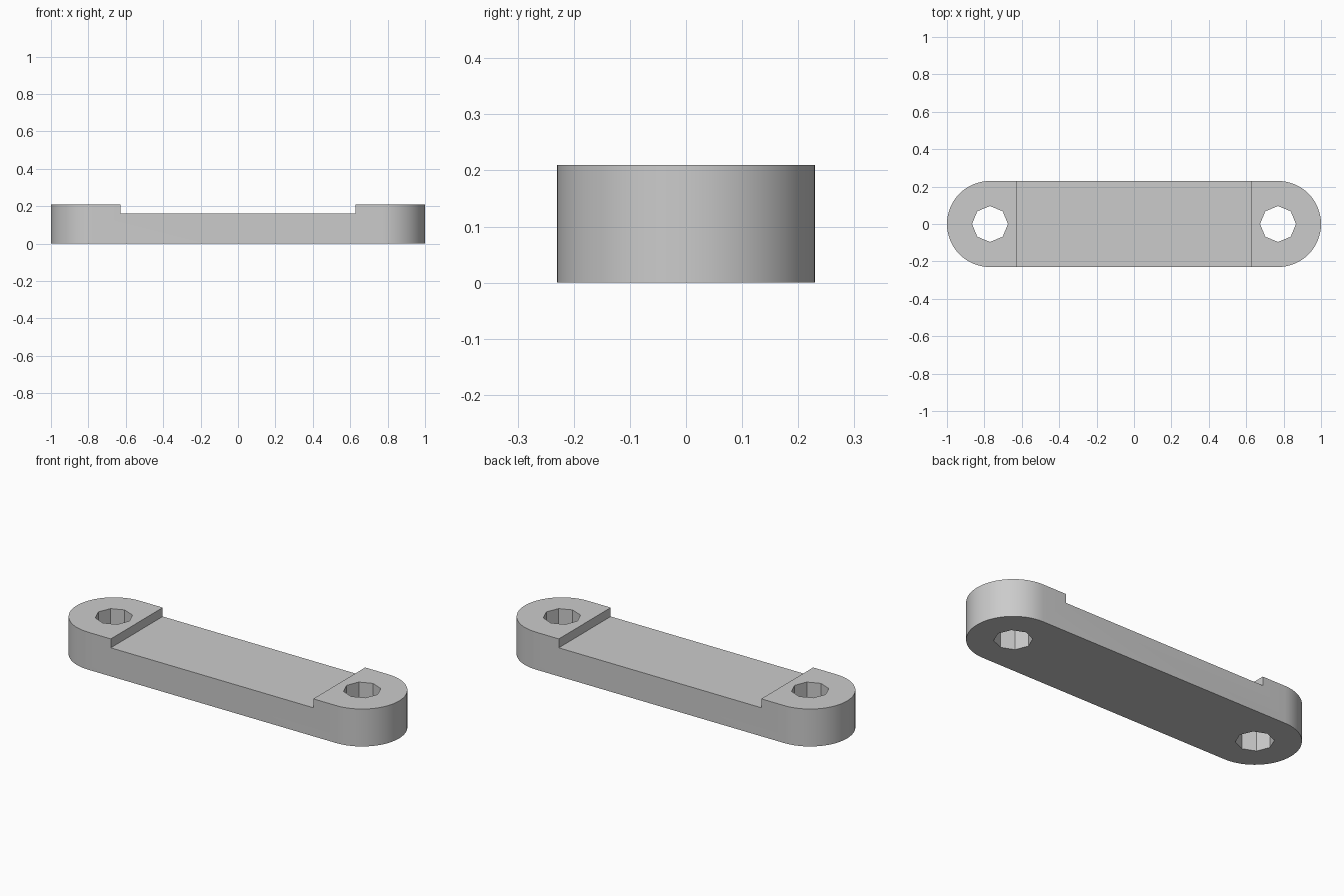
import bpy
import bmesh
import math

LENGTH, RADIUS, HEIGHT = 2.0, 0.23, 0.21
PIVOT = LENGTH / 2 - RADIUS      # hole and end-cap centre
STEP_X, STEP_Z = 0.628, 0.16     # recess between the raised ends
HOLE_RADIUS = 0.096
CAP_SEGMENTS = 32

if "Cube" in bpy.data.objects:
    bpy.data.objects.remove(bpy.data.objects["Cube"], do_unlink=True)

grey = bpy.data.materials.new("plain grey")
grey.use_nodes = True
colour = (0.6, 0.6, 0.6, 1.0)
grey.diffuse_color = colour
grey.node_tree.nodes["Principled BSDF"].inputs["Base Color"].default_value = colour


def prism(name, outline, bottom, top):
    """Extrude a closed xy outline from bottom to top."""
    bm = bmesh.new()
    face = bm.faces.new([bm.verts.new((x, y, bottom)) for x, y in outline])
    result = bmesh.ops.extrude_face_region(bm, geom=[face])
    for v in result["geom"]:
        if isinstance(v, bmesh.types.BMVert):
            v.co.z = top
    bmesh.ops.recalc_face_normals(bm, faces=bm.faces)
    mesh = bpy.data.meshes.new(name)
    bm.to_mesh(mesh)
    bm.free()
    mesh.materials.append(grey)
    obj = bpy.data.objects.new(name, mesh)
    bpy.context.collection.objects.link(obj)
    return obj


def arc(cx, radius, start, sweep, steps):
    return [(cx + radius * math.cos(start + sweep * i / steps),
             radius * math.sin(start + sweep * i / steps)) for i in range(steps + 1)]


# Bar with rounded ends
outline = (arc(PIVOT, RADIUS, -math.pi / 2, math.pi, CAP_SEGMENTS)
           + arc(-PIVOT, RADIUS, math.pi / 2, math.pi, CAP_SEGMENTS))
bar = prism("link_bar", outline, 0, HEIGHT)

# Cutters: central recess and the two octagonal through-holes
recess = [(-STEP_X, -0.5), (STEP_X, -0.5), (STEP_X, 0.5), (-STEP_X, 0.5)]
cutters = [prism("recess_cutter", recess, STEP_Z, HEIGHT + 0.2)]
for side, x in (("left", PIVOT), ("right", -PIVOT)):
    octagon = arc(x, HOLE_RADIUS, 0, math.tau, 8)[:-1]
    cutters.append(prism(side + "_hole_cutter", octagon, -0.2, HEIGHT + 0.2))

bpy.ops.object.select_all(action="DESELECT")
bar.select_set(True)
bpy.context.view_layer.objects.active = bar
for cutter in cutters:
    cutter.hide_render = True
    mod = bar.modifiers.new(cutter.name, "BOOLEAN")
    mod.operation = "DIFFERENCE"
    mod.solver = "EXACT"
    mod.object = cutter
    bpy.ops.object.modifier_apply(modifier=mod.name)
    bpy.data.objects.remove(cutter, do_unlink=True)

# Smooth caps, crisp edges and faceted holes
bpy.ops.object.shade_smooth_by_angle(angle=math.radians(30))
